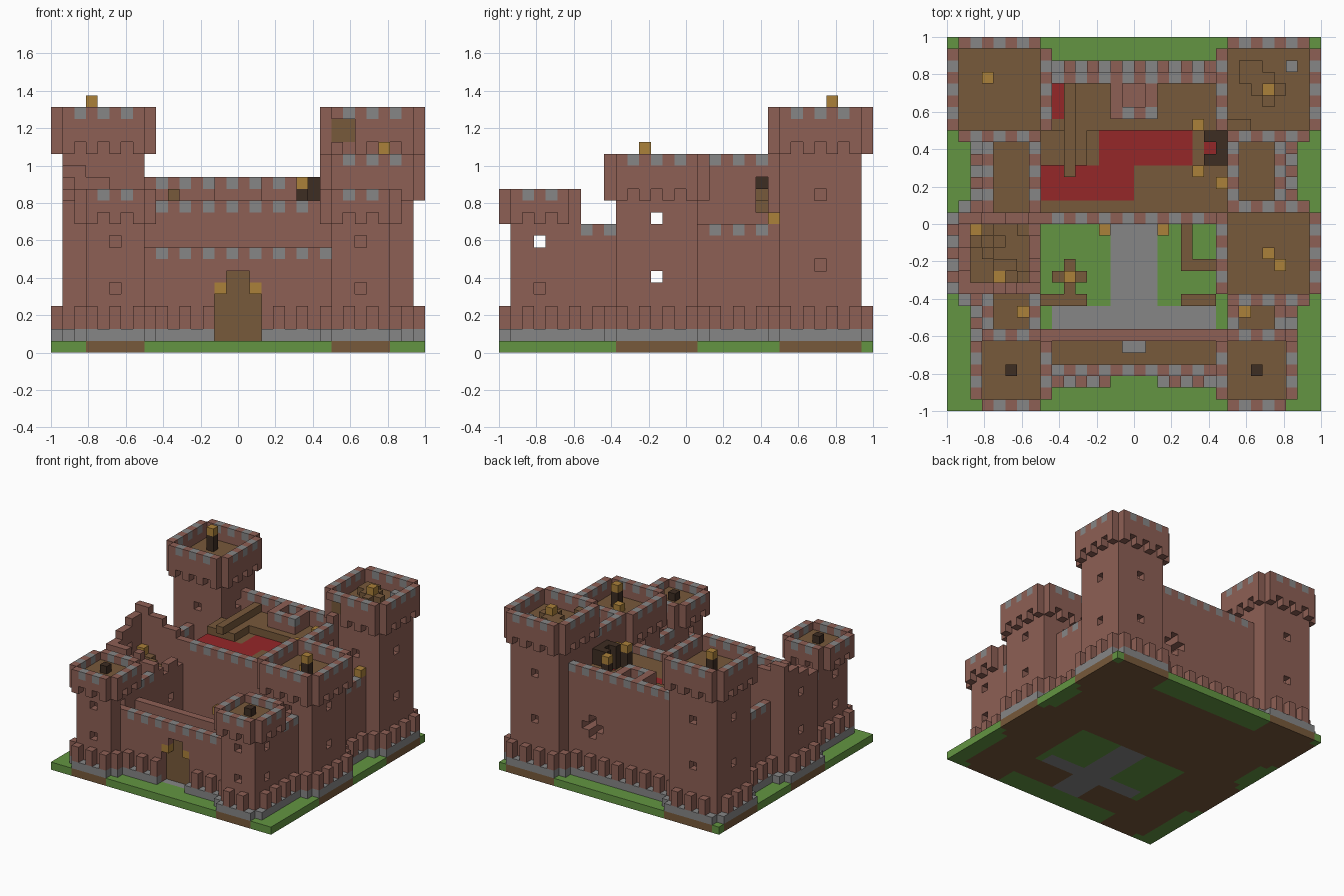
import bpy, bmesh, random
from mathutils import Vector

random.seed(4)
if "Cube" in bpy.data.objects:
    bpy.data.objects.remove(bpy.data.objects["Cube"], do_unlink=True)

U = 1 / 16          # block size
COLOURS = {
    "brick": (0.27, 0.115, 0.09), "stone": (0.24, 0.24, 0.24),
    "wood": (0.185, 0.1, 0.043), "dark_wood": (0.048, 0.026, 0.016),
    "grass": (0.125, 0.3, 0.054), "red_carpet": (0.3, 0.02, 0.022),
    "lantern_gold": (0.41, 0.22, 0.042),
}
mats = {}
for name, rgb in COLOURS.items():
    m = bpy.data.materials.new(name)
    m.use_nodes = True
    m.diffuse_color = (*rgb, 1)
    m.node_tree.nodes["Principled BSDF"].inputs["Base Color"].default_value = (*rgb, 1)
    mats[name] = m
NAMES = list(COLOURS)

blocks = {}         # (i, j, k) -> (part, colour)


def fill(part, colour, xs, ys, zs):
    """Fill an inclusive range of blocks; an int means a single layer."""
    xs, ys, zs = [(r, r) if isinstance(r, int) else r for r in (xs, ys, zs)]
    for i in range(xs[0], xs[1] + 1):
        for j in range(ys[0], ys[1] + 1):
            for k in range(zs[0], zs[1] + 1):
                if part is None:
                    blocks.pop((i, j, k), None)
                else:
                    blocks[i, j, k] = (part, colour)


def carve(xs, ys, zs):
    fill(None, None, xs, ys, zs)


def parapet(part, cells, top):
    """Top course alternating between stone and brick."""
    for n, (i, j) in enumerate(cells):
        blocks[i, j, top] = (part, "stone" if n % 2 else "brick")


def tower(part, x, y, n, base, top, windows):
    """Hollow square tower, corbelled ring without corners, plank floor."""
    x2, y2, mid = x + n - 1, y + n - 1, n // 2
    fill(part, "brick", (x, x2), (y, y2), (1, base))
    carve((x + 1, x2 - 1), (y + 1, y2 - 1), (1, base))
    for k in windows:
        carve((x, x2), y + mid, k)
        carve(x + mid, (y, y2), k)
    fill(part, "wood", (x, x2), (y, y2), base + 1)
    sides = [[(x + s, y - 1) for s in range(n)], [(x + s, y2 + 1) for s in range(n)],
             [(x - 1, y + s) for s in range(n)], [(x2 + 1, y + s) for s in range(n)]]
    for side in sides:
        for s, (i, j) in enumerate(side):
            fill(part, "brick", i, j, (base if s % 2 == 0 else base + 1, top))
        parapet(part, side, top)


def torch(part, i, j, floor, top):
    if top > floor:
        fill(part, "dark_wood", i, j, (floor, top - 1))
    fill(part, "lantern_gold", i, j, top)


# Curtain walls: front, and the side walls either side of the middle towers
fill("front_wall", "brick", (8, 23), (3, 6), (1, 8))
carve((8, 23), (4, 5), (7, 8))
fill("front_wall", "wood", (8, 23), (4, 5), 6)
parapet("front_wall", [(i, 3) for i in range(8, 24)], 8)
for x, side in ((3, "right"), (24, "left")):
    for y, y2, place in ((6, 9, "front"), (17, 23, "back")):
        part = f"{side}_{place}_wall"
        fill(part, "brick", (x, x + 4), (y, y2), (1, 10))
        carve((x + 1, x + 3), (y, y2), (9, 10))
        fill(part, "wood", (x + 1, x + 3), (y, y2), 8)
        for i in (x, x + 4):
            parapet(part, [(i, j) for j in range(y, y2 + 1)], 10)

# Keep: block with plank roof, front parapet with corbels, tall back wall
fill("keep", "brick", (8, 23), (17, 28), (1, 10))
fill("keep", "wood", (8, 23), (17, 28), 11)
for i in range(8, 24):
    low = 10 if 13 <= i <= 18 else 11
    fill("keep_front", "brick", i, 16, (1, low - 1))
    fill("keep_front", "brick", i, 16, (low, 12))
parapet("keep_front", [(i, 16) for i in range(8, 24)], 12)
fill("back_wall", "brick", (8, 23), 28, (1, 14))
parapet("back_wall", [(i, 28) for i in range(8, 24)], 14)
fill("roof_platform", "wood", (10, 23), (24, 27), 12)
fill("roof_stairs", "wood", (8, 11), (21, 23), 12)
fill("roof_stairs", "wood", 10, (20, 27), 13)

# Breach in the back wall, shaped like a plus
carve((19, 21), (26, 28), 7)
carve(20, (26, 28), (6, 8))

# Small turret against the back wall
fill("roof_turret", "brick", (14, 17), (25, 28), (11, 14))
carve((15, 16), (26, 27), (13, 14))
for j in (25, 28):
    parapet("roof_turret", [(i, j) for i in range(14, 18)], 14)

# Carpets
for xs, ys, k in (((13, 20), (21, 23), 11), ((8, 15), (18, 20), 11), ((8, 9), (25, 27), 11)):
    fill("carpet", "red_carpet", xs, ys, k)

# Tall inner wall on the left, with a timber doorway
fill("inner_wall", "brick", 24, (17, 23), (1, 16))
parapet("inner_wall", [(24, j) for j in range(17, 24)], 16)
carve(24, 22, (12, 14))
for j in (21, 23):
    fill("roof_doorway", "dark_wood", (22, 23), j, (12, 14))
fill("roof_doorway", "dark_wood", 23, 22, 14)
fill("roof_doorway", "red_carpet", (22, 23), 22, 11)
for j in (20, 24):
    torch("doorway_lanterns", 21, j, 12, 14)
torch("doorway_lanterns", 23, 19, 12, 13)

# Towers
tower("front_right_tower", 3, 1, 5, 11, 13, (5, 9))
tower("front_left_tower", 24, 1, 5, 11, 13, (5, 9))
tower("middle_left_tower", 24, 10, 7, 13, 16, (6, 11))
tower("back_right_tower", 1, 24, 7, 17, 20, (7, 13))
tower("back_left_tower", 24, 24, 7, 17, 20, (7, 13))
for i in (5, 26):
    fill("tower_posts", "dark_wood", i, 3, 13)
torch("back_right_torch", 3, 28, 19, 21)
torch("middle_left_torch", 28, 12, 15, 17)
torch("middle_left_torch", 27, 13, 15, 15)

# Broken parapet and timber on the back left tower
carve((24, 25), 23, (18, 19))
fill("broken_timber", "wood", (26, 28), 27, 19)
fill("broken_timber", "wood", 27, (26, 28), 19)
fill("broken_timber", "wood", (24, 25), 24, 19)
fill("broken_timber", "wood", (25, 26), (28, 29), 19)
fill("broken_timber", "stone", 29, 29, 19)
torch("back_left_torch", 27, 27, 20, 20)

# Ruined middle right tower with a ragged rim
for i in range(1, 8):
    for j in range(10, 17):
        if j == 16:
            h = 15 - (i - 1) // 2
        elif i == 1:
            h = 12 + (j - 10) // 2
        elif j == 10:
            h = 12 - i // 3 + random.randint(0, 1)
        elif i == 7:
            h = 9 + random.randint(0, 2)
        else:
            fill("ruined_tower", "wood", i, j, 8 + (random.random() < 0.3))
            continue
        fill("ruined_tower", "brick", i, j, (1, h))
carve((1, 7), 13, 11)
carve((1, 7), 13, 6)
torch("ruin_lanterns", 2, 15, 9, 10)
torch("ruin_lanterns", 4, 11, 9, 9)

# Gate: passage, recessed door and two lanterns
carve((14, 17), (3, 6), (1, 5))
carve((15, 16), (3, 6), 6)
fill("gate_door", "wood", (14, 17), 4, (1, 5))
fill("gate_door", "wood", (15, 16), 4, 6)
for i in (14, 17):
    fill("gate_lanterns", "lantern_gold", i, 3, 5)

# Keep door and wall lanterns
fill("keep_door", "wood", (14, 17), 16, (1, 4))
for i in (13, 18):
    fill("keep_lanterns", "lantern_gold", i, 15, 5)
for i in (6, 25):
    torch("wall_lanterns", i, 8, 9, 9)
torch("wall_lanterns", 28, 23, 11, 11)

# Ground: grass, earth under the walls, stone yard
footprint = {(i, j) for (i, j, k) in blocks if k == 1}
for x, y, n in ((3, 1, 5), (24, 1, 5), (24, 10, 7), (1, 10, 7), (1, 24, 7), (24, 24, 7)):
    footprint |= {(i, j) for i in range(x, x + n) for j in range(y, y + n)}
footprint |= {(i, j) for i in range(14, 18) for j in range(3, 7)}
skirt = {(i + a, j + b) for i, j in footprint
         for a, b in ((1, 0), (-1, 0), (0, 1), (0, -1))} - footprint
fill("ground", "grass", (0, 31), (0, 31), 0)
for i, j in footprint | {c for c in skirt if not (8 <= c[0] <= 23)}:
    fill("ground", "wood", i, j, 0)
fill("ground", "stone", (9, 22), (7, 8), 0)
fill("ground", "stone", (14, 17), (3, 15), 0)

# Stone plinth with alternating brick buttresses, outside the yard only
for i, j in sorted(skirt):
    if 8 <= i <= 23 and 7 <= j <= 15 or 14 <= i <= 17 and j < 3:
        continue
    fill("plinth", "stone", i, j, 1)
    if (i + j) % 2:
        fill("buttresses", "brick", i, j, (2, 3))

# Yard furnishings
fill("yard_planks", "wood", (8, 11), 9, 1)
fill("yard_planks", "wood", (20, 22), 9, 1)
fill("yard_planks", "wood", 20, (12, 15), 1)
fill("yard_planks", "wood", (21, 22), 12, 1)
fill("yard_post", "wood", (9, 11), 11, 1)
fill("yard_post", "wood", 10, (10, 12), 1)
torch("yard_post", 10, 11, 2, 3)

# Turn each part into one mesh of its exposed block faces
DIRS = [Vector(d) for d in ((1, 0, 0), (-1, 0, 0), (0, 1, 0), (0, -1, 0), (0, 0, 1), (0, 0, -1))]
parts = {}
for cell, (part, colour) in blocks.items():
    parts.setdefault(part, []).append((cell, colour))
for part, cells in parts.items():
    bm, verts = bmesh.new(), {}
    for cell, colour in cells:
        centre = Vector(cell) + Vector((0.5, 0.5, 0.5))
        for d in DIRS:
            if tuple(int(c) for c in Vector(cell) + d) in blocks:
                continue
            a = Vector((d.y, d.z, d.x)) / 2
            b = d.cross(a)
            loop = []
            for s, t in ((-1, -1), (1, -1), (1, 1), (-1, 1)):
                p = centre + d / 2 + a * s + b * t
                key = tuple(round(c) for c in p)
                if key not in verts:
                    verts[key] = bm.verts.new((key[0] * U - 1, key[1] * U - 1, key[2] * U))
                loop.append(verts[key])
            bm.faces.new(loop).material_index = NAMES.index(colour)
    mesh = bpy.data.meshes.new(part)
    bm.to_mesh(mesh)
    bm.free()
    for name in NAMES:
        mesh.materials.append(mats[name])
    bpy.context.scene.collection.objects.link(bpy.data.objects.new(part, mesh))
